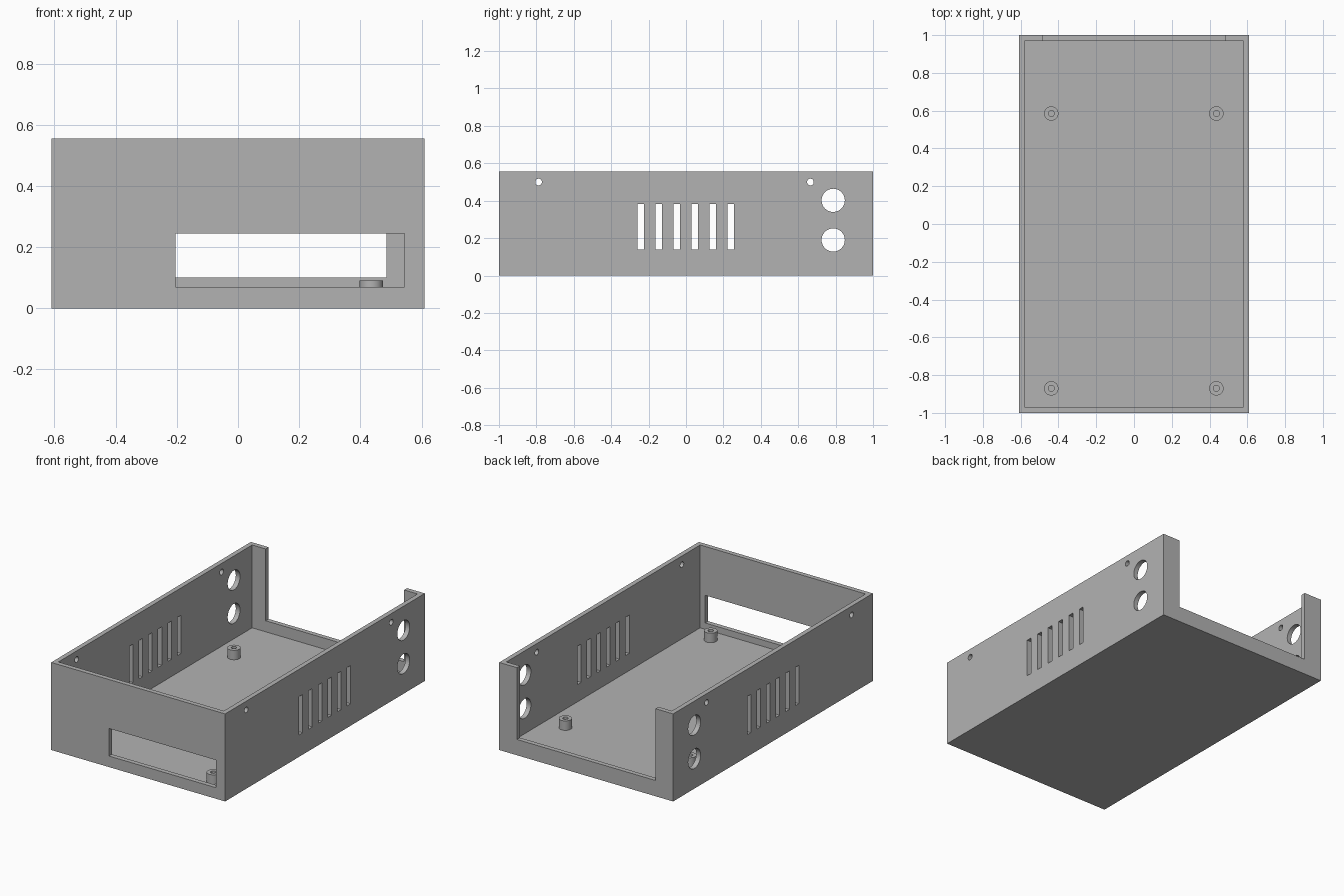
import bpy, bmesh, math
from mathutils import Matrix, Vector

cube = bpy.data.objects.get("Cube")
if cube:
    bpy.data.objects.remove(cube, do_unlink=True)

grey = bpy.data.materials.new("plain grey")
grey.use_nodes = True
colour = (0.45, 0.45, 0.45, 1)
grey.diffuse_color = colour
grey.node_tree.nodes["Principled BSDF"].inputs["Base Color"].default_value = colour

W, L, H, T = 1.22, 2.0, 0.555, 0.03   # outer size and wall thickness


def add_box(bm, x, y, z):
    """Box spanning the given (low, high) ranges."""
    spans = (x, y, z)
    mid = Vector([(a + b) / 2 for a, b in spans])
    size = Vector([b - a for a, b in spans])
    bmesh.ops.create_cube(bm, size=1, matrix=Matrix.LocRotScale(mid, None, size))


def add_cross_hole(bm, y, z, r):
    """Cylinder along x through both side walls."""
    bmesh.ops.create_cone(bm, cap_ends=True, segments=48, radius1=r, radius2=r, depth=W + 0.2,
                          matrix=Matrix.Translation((0, y, z)) @ Matrix.Rotation(math.pi / 2, 4, 'Y'))


def finish(bm, name):
    mesh = bpy.data.meshes.new(name)
    bmesh.ops.recalc_face_normals(bm, faces=bm.faces)
    bm.to_mesh(mesh)
    bm.free()
    mesh.materials.append(grey)
    obj = bpy.data.objects.new(name, mesh)
    bpy.context.collection.objects.link(obj)
    return obj


def smooth(obj):
    bpy.ops.object.select_all(action='DESELECT')
    obj.select_set(True)
    bpy.context.view_layer.objects.active = obj
    bpy.ops.object.shade_smooth_by_angle(angle=math.radians(30))


def cut(target, bm, name):
    cutter = finish(bm, name)
    cutter.hide_render = True
    mod = target.modifiers.new(name, 'BOOLEAN')
    mod.operation, mod.solver, mod.object = 'DIFFERENCE', 'EXACT', cutter
    bpy.context.view_layer.objects.active = target
    bpy.ops.object.modifier_apply(modifier=mod.name)
    bpy.data.objects.remove(cutter, do_unlink=True)


# Outer case
bm = bmesh.new()
add_box(bm, (-W / 2, W / 2), (-L / 2, L / 2), (0, H))
case = finish(bm, "case")

# Open-topped cavity
bm = bmesh.new()
add_box(bm, (T - W / 2, W / 2 - T), (T - L / 2, L / 2 - T), (T, H + 0.1))
cut(case, bm, "cavity")

# Front window and open back notch
bm = bmesh.new()
add_box(bm, (-0.205, 0.545), (-1.1, -0.9), (0.07, 0.245))
add_box(bm, (-0.485, 0.485), (0.9, 1.1), (0.1, H + 0.1))
cut(case, bm, "end_openings")

# Vent slots, connector holes and screw holes through both sides
bm = bmesh.new()
for i in range(6):
    y = -0.242 + i * 0.0963
    add_box(bm, (-0.7, 0.7), (y - 0.018, y + 0.018), (0.139, 0.382))
for z in (0.19, 0.402):
    add_cross_hole(bm, 0.787, z, 0.062)
for y in (-0.788, 0.665):
    add_cross_hole(bm, y, 0.5, 0.018)
cut(case, bm, "side_openings")
smooth(case)

# Hollow board standoffs on the floor
for end, y in (("front", -0.87), ("back", 0.585)):
    for side, x in (("right", -0.438), ("left", 0.436)):
        bm = bmesh.new()
        outline = [(0.038, T), (0.038, 0.09), (0.016, 0.09), (0.016, T)]
        verts = [bm.verts.new((r, 0, z)) for r, z in outline]
        edges = [bm.edges.new((verts[i], verts[(i + 1) % 4])) for i in range(4)]
        bmesh.ops.spin(bm, geom=verts + edges, cent=(0, 0, 0), axis=(0, 0, 1),
                       angle=math.tau, steps=40, use_merge=True)
        bmesh.ops.remove_doubles(bm, verts=bm.verts, dist=0.0001)
        standoff = finish(bm, f"{end}_{side}_standoff")
        standoff.location = (x, y, 0)
        smooth(standoff)
